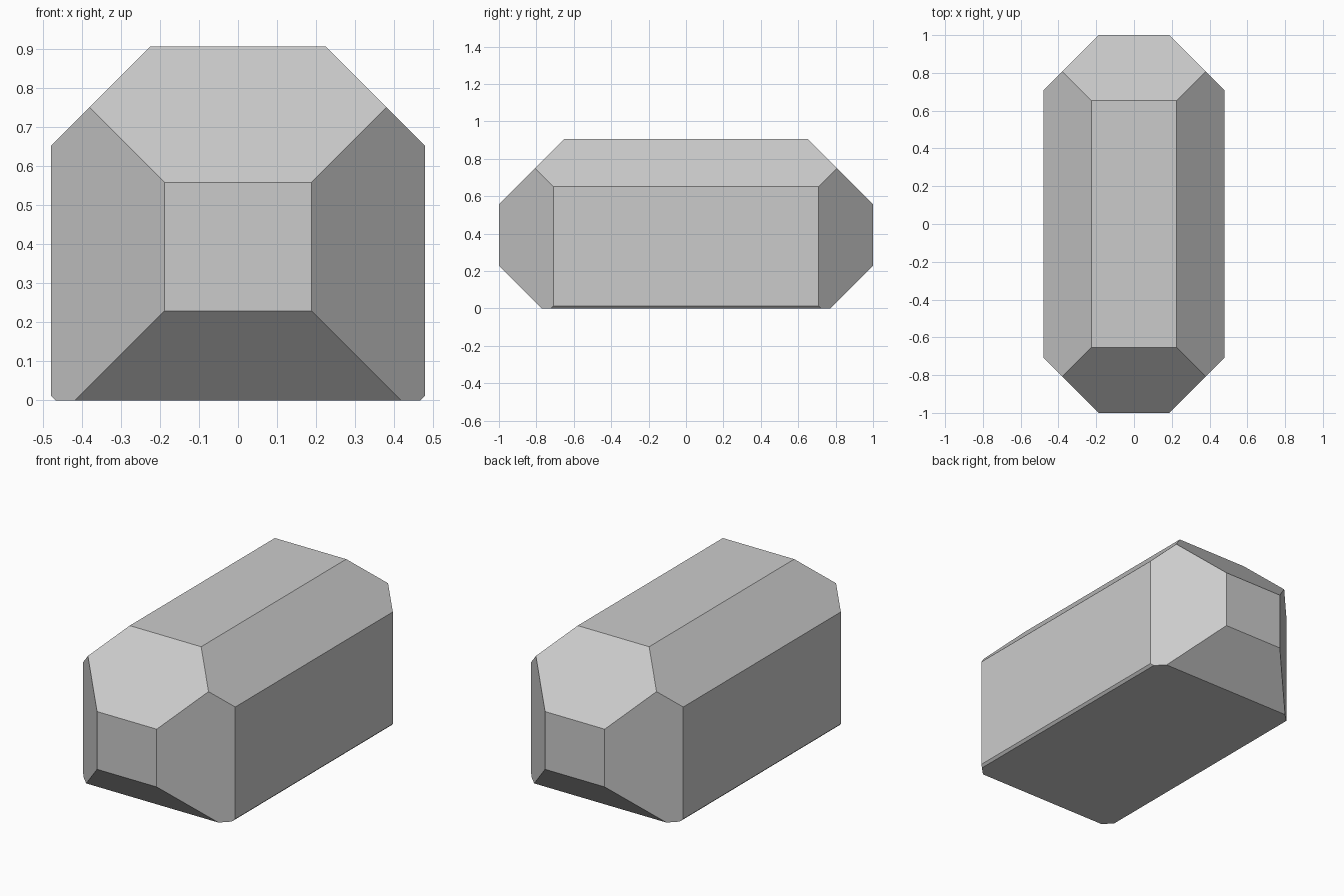
import bpy, bmesh
from mathutils import Vector, Matrix

if "Cube" in bpy.data.objects:
    bpy.data.objects.remove(bpy.data.objects["Cube"])

HALF_X, HALF_Y, TOP = 0.479, 1.0, 0.905

bm = bmesh.new()

# Block blank
bmesh.ops.create_cube(bm, size=1, matrix=Matrix.Translation((0, 0, TOP / 2))
                      @ Matrix.Diagonal((2 * HALF_X, 2 * HALF_Y, TOP, 1)))


def chamfer(normal, offset):
    """Slice off everything where normal . p > offset and cap the cut."""
    n = Vector(normal)
    cut = bmesh.ops.bisect_plane(
        bm, geom=bm.verts[:] + bm.edges[:] + bm.faces[:], dist=1e-6,
        plane_co=n * offset / n.length_squared, plane_no=n, clear_outer=True)
    edges = [e for e in cut["geom_cut"] if isinstance(e, bmesh.types.BMEdge)]
    bmesh.ops.edgeloop_fill(bm, edges=edges)


for s in (-1, 1):
    chamfer((s, 0, 1), 1.13)       # upper long edges
    chamfer((0, s, 1), 1.558)      # upper end edges
    chamfer((0, s, -1), 0.771)     # lower end edges
    chamfer((s, 0, -1), 0.466)     # thin lower long edges
    for t in (-1, 1):
        chamfer((s, t, 0), 1.188)  # upright corners

bmesh.ops.recalc_face_normals(bm, faces=bm.faces[:])
mesh = bpy.data.meshes.new("chamfered_block")
bm.to_mesh(mesh)
bm.free()
block = bpy.data.objects.new("chamfered_block", mesh)
bpy.context.collection.objects.link(block)
